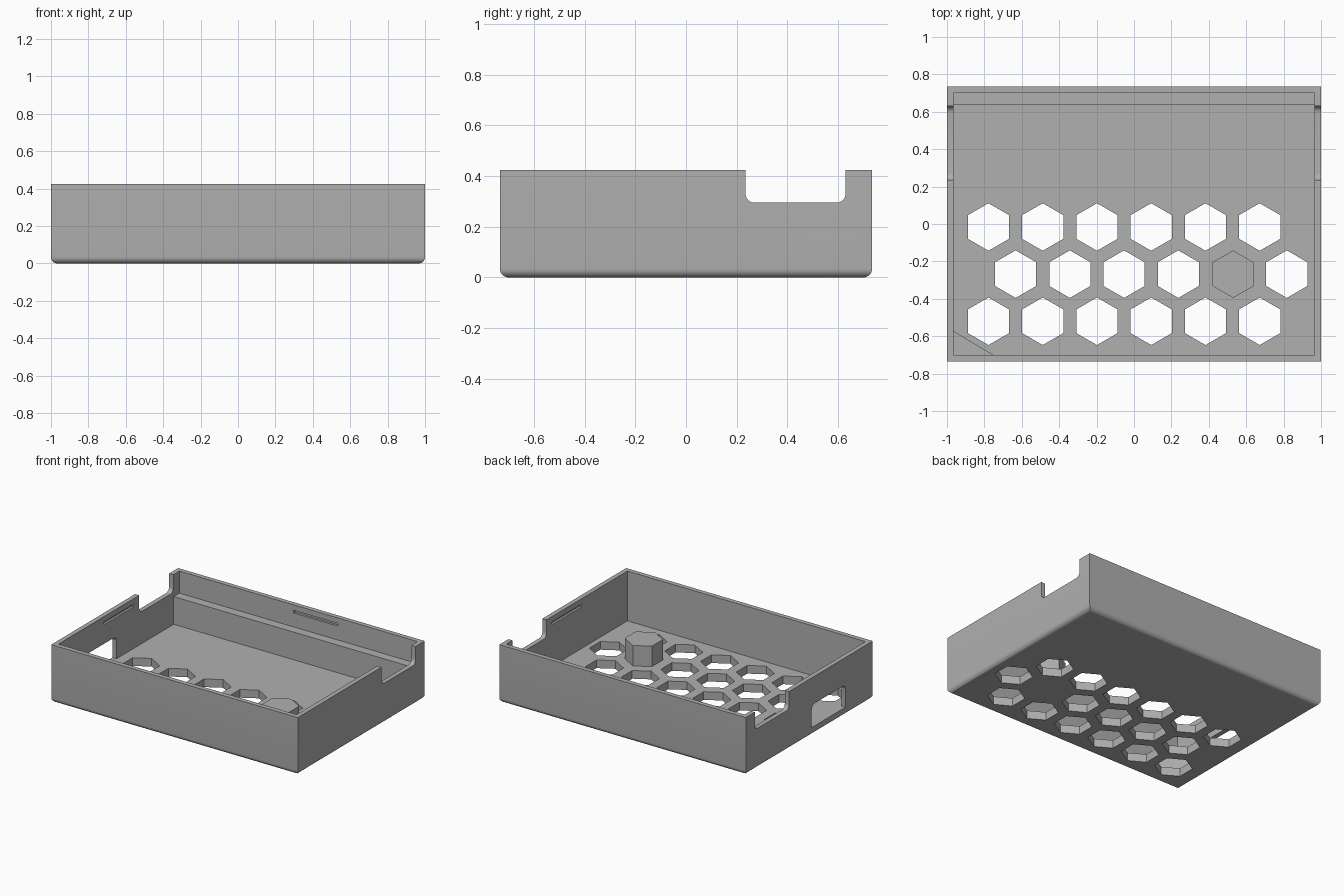
import bpy, bmesh, math
from mathutils import Matrix, Vector

if "Cube" in bpy.data.objects:
    bpy.data.objects.remove(bpy.data.objects["Cube"])

HX, HY, TOP = 1.0, 0.735, 0.425      # outer half sizes and height
WALL, FLOOR, ROUND = 0.034, 0.06, 0.035

grey = bpy.data.materials.new("plain grey")
grey.use_nodes = True
grey.diffuse_color = (0.434, 0.434, 0.434, 1)
grey.node_tree.nodes["Principled BSDF"].inputs["Base Color"].default_value = grey.diffuse_color


def make_object(name, bm):
    bmesh.ops.recalc_face_normals(bm, faces=bm.faces)
    mesh = bpy.data.meshes.new(name)
    bm.to_mesh(mesh)
    bm.free()
    mesh.materials.append(grey)
    obj = bpy.data.objects.new(name, mesh)
    bpy.context.collection.objects.link(obj)
    return obj


def add_prism(bm, outline, start, end, axis="z"):
    """Extrude a 2D outline; along x the outline is in (y, z)."""
    def place(p, d):
        return (d, p[0], p[1]) if axis == "x" else (p[0], p[1], d)
    low = [bm.verts.new(place(p, start)) for p in outline]
    high = [bm.verts.new(place(p, end)) for p in outline]
    bm.faces.new(low[::-1])
    bm.faces.new(high)
    n = len(outline)
    for i in range(n):
        j = (i + 1) % n
        bm.faces.new((low[i], low[j], high[j], high[i]))


def box(x0, x1, y0, y1):
    return [(x0, y0), (x1, y0), (x1, y1), (x0, y1)]


def hexagon(cx, cy, r=0.127):
    return [(cx + r * math.sin(i * math.pi / 3), cy + r * math.cos(i * math.pi / 3))
            for i in range(6)]


def rounded(x0, x1, y0, y1, radii, steps=6):
    """Rectangle with one radius per corner, starting lower left."""
    points = []
    for k, ((x, y), r) in enumerate(zip(box(x0, x1, y0, y1), radii)):
        if r == 0:
            points.append((x, y))
            continue
        cx = x + r if x == x0 else x - r
        cy = y + r if y == y0 else y - r
        for i in range(steps + 1):
            a = math.pi + (k + i / steps) * math.pi / 2
            points.append((cx + r * math.cos(a), cy + r * math.sin(a)))
    return points


# Open tray: stacked rectangular rings with a rounded lower rim
rings = []
for i in range(9):
    a = i / 8 * math.pi / 2
    rings.append((ROUND * (1 - math.sin(a)), ROUND * (1 - math.cos(a))))
rings += [(0, TOP), (WALL, TOP), (WALL, FLOOR)]
bm = bmesh.new()
loops = [[bm.verts.new((x, y, z)) for x, y in box(-HX + d, HX - d, -HY + d, HY - d)]
         for d, z in rings]
for a, b in zip(loops, loops[1:]):
    for i in range(4):
        j = (i + 1) % 4
        bm.faces.new((a[i], a[j], b[j], b[i]))
bm.faces.new(loops[0][::-1])
bm.faces.new(loops[-1])
tray = make_object("tray", bm)

# Cutter: honeycomb vents, side notches, port and grooves
bm = bmesh.new()
PITCH, POST = 0.29, (0.53, -0.268)
for row, (x0, y) in enumerate([(-0.778, -0.016), (-0.633, -0.268), (-0.778, -0.52)]):
    for col in range(6):
        if (row, col) != (1, 4):
            add_prism(bm, hexagon(x0 + col * PITCH, y), -0.1, FLOOR + 0.05)
for side in (-1, 1):
    add_prism(bm, rounded(0.235, 0.63, 0.295, 0.6, (0.035, 0.035, 0, 0)),
              side * 0.9, side * 1.1, "x")
    add_prism(bm, box(-0.17, 0.17, 0.365, 0.385), side * 0.9, side * 0.982, "x")
add_prism(bm, rounded(-0.42, -0.028, FLOOR, 0.225, (0, 0, 0.035, 0.035)), -1.1, -0.9, "x")
add_prism(bm, box(-0.04, 0.32, 0.65, 0.717), 0.365, 0.385)
cutter = make_object("opening_cutter", bm)
cutter.hide_render = True

cut = tray.modifiers.new("openings", "BOOLEAN")
cut.operation = "DIFFERENCE"
cut.solver = "EXACT"
cut.object = cutter
bpy.context.view_layer.objects.active = tray
tray.select_set(True)
bpy.ops.object.modifier_apply(modifier="openings")
bpy.data.objects.remove(cutter)
bpy.ops.object.select_all(action="DESELECT")
tray.select_set(True)
bpy.ops.object.shade_smooth_by_angle(angle=math.radians(30))

# Supports standing on the floor: back ledge, corner gusset and post
supports = {
    "back_ledge": (box(-0.98, 0.98, 0.635, 0.72), 0.263),
    "corner_gusset": ([(-0.98, -0.715), (-0.75, -0.715), (-0.75, -0.701),
                       (-0.966, -0.572), (-0.98, -0.572)], 0.21),
    "support_post": (hexagon(*POST), 0.21),
}
for name, (outline, height) in supports.items():
    bm = bmesh.new()
    add_prism(bm, outline, FLOOR - 0.02, height)
    make_object(name, bm)
